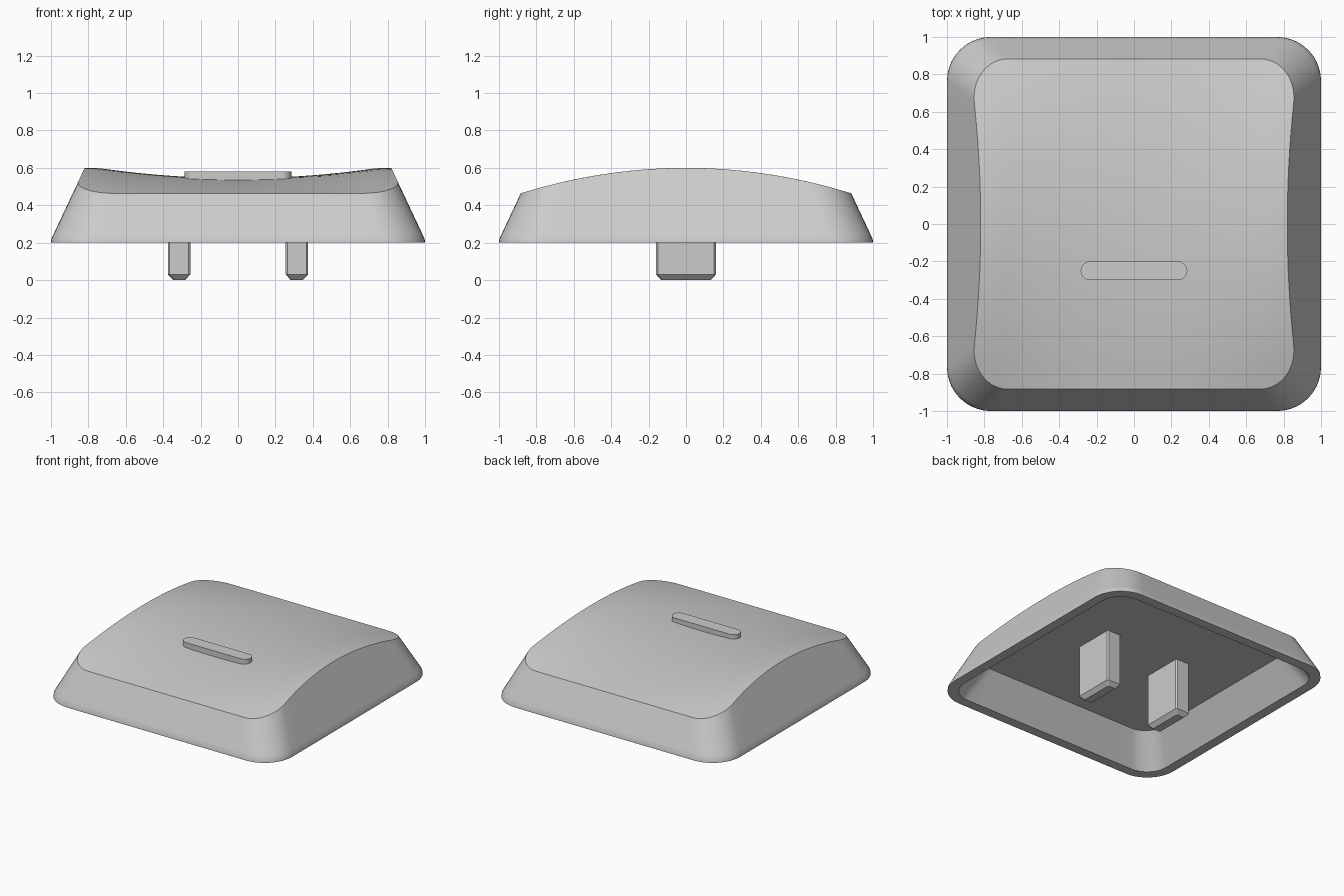
import bpy
import bmesh
import math

cube = bpy.data.objects.get("Cube")
if cube:
    bpy.data.objects.remove(cube, do_unlink=True)

grey = bpy.data.materials.new("light grey plastic")
grey.use_nodes = True
colour = (0.6, 0.6, 0.6, 1)
grey.diffuse_color = colour
grey.node_tree.nodes["Principled BSDF"].inputs["Base Color"].default_value = colour


def rounded_rect(hx, hy, r, arc=10, side=16):
    """Outline points, counter-clockwise, with subdivided straight sides."""
    corners = []
    for k, (sx, sy) in enumerate([(1, 1), (-1, 1), (-1, -1), (1, -1)]):
        cx, cy = sx * (hx - r), sy * (hy - r)
        corners.append([(cx + r * math.cos(a), cy + r * math.sin(a))
                        for a in [(k + i / arc) * math.pi / 2 for i in range(arc + 1)]])
    pts = []
    for k, corner in enumerate(corners):
        pts += corner
        (x0, y0), (x1, y1) = corner[-1], corners[(k + 1) % 4][0]
        pts += [(x0 + (x1 - x0) * i / side, y0 + (y1 - y0) * i / side)
                for i in range(1, side)]
    return pts


def loft(name, rings, smooth=True):
    """Skin a list of equal point rings and close both ends."""
    bm = bmesh.new()
    loops = [[bm.verts.new(p) for p in ring] for ring in rings]
    n = len(loops[0])
    for a, b in zip(loops, loops[1:]):
        for i in range(n):
            j = (i + 1) % n
            bm.faces.new((a[i], a[j], b[j], b[i]))
    bm.faces.new(loops[0][::-1])
    bm.faces.new(loops[-1])
    bmesh.ops.recalc_face_normals(bm, faces=bm.faces)
    mesh = bpy.data.meshes.new(name)
    bm.to_mesh(mesh)
    bm.free()
    mesh.materials.append(grey)
    obj = bpy.data.objects.new(name, mesh)
    bpy.context.collection.objects.link(obj)
    if smooth:
        bpy.ops.object.select_all(action="DESELECT")
        obj.select_set(True)
        bpy.context.view_layer.objects.active = obj
        bpy.ops.object.shade_smooth_by_angle(angle=math.radians(30))
    return obj


def top_height(x, y):
    """Crowned front to back, dished in the middle."""
    crown = (y / 0.89) ** 2
    dish = max(0, 1 - (x / 0.75) ** 2) * max(0, 1 - crown)
    return 0.6 - 0.138 * crown - 0.055 * dish


def outline(inset):
    return rounded_rect(1 - inset, 1 - inset, 0.235 - 0.2 * inset)


def flat(points, z):
    return [(x, y, z) for x, y in points]


# Top edge: where the sloping wall meets the curved top
def wall_inset(z):
    return 0.016 + 0.47 * (z - 0.25)


rim = []
for i in range(len(outline(0))):
    z = 0.5
    for step in range(12):
        x, y = outline(wall_inset(z))[i]
        # the wall height follows the crown only, so the edge stays clean
        z = 0.6 - 0.138 * min(1, (y / 0.89) ** 2)
    rim.append((x, y, z))

# Cap body: hollow underside, bottom rim, outer wall, curved top
rings = [
    flat(rounded_rect(0.79, 0.79, 0.15), 0.43),
    flat(rounded_rect(0.925, 0.925, 0.17), 0.2),
    flat(outline(0), 0.2),
    flat(outline(0.002), 0.22),
    flat(outline(0.016), 0.25),
    rim,
]
for k in range(1, 16):
    s = 1 - k / 16
    rings.append([(x * s, y * s, top_height(x * s, y * s)) for x, y, z in rim])
loft("cap_body", rings)

# Raised bar on the top
bar = [(x, y - 0.25) for x, y in rounded_rect(0.285, 0.05, 0.0499)]
loft("raised_bar", [flat(bar, 0.5), flat(bar, 0.58)])

# Two mounting prongs under the cap, with chamfered edges and tips
for label, cx in (("left", 0.315), ("right", -0.315)):
    def section(inset, z):
        pts = rounded_rect(0.06 - inset, 0.16 - inset, 0.01, arc=1, side=1)
        return [(x + cx, y, z) for x, y in pts]
    loft(label + "_prong", [section(0.028, 0), section(0, 0.03), section(0, 0.44)], smooth=False)
